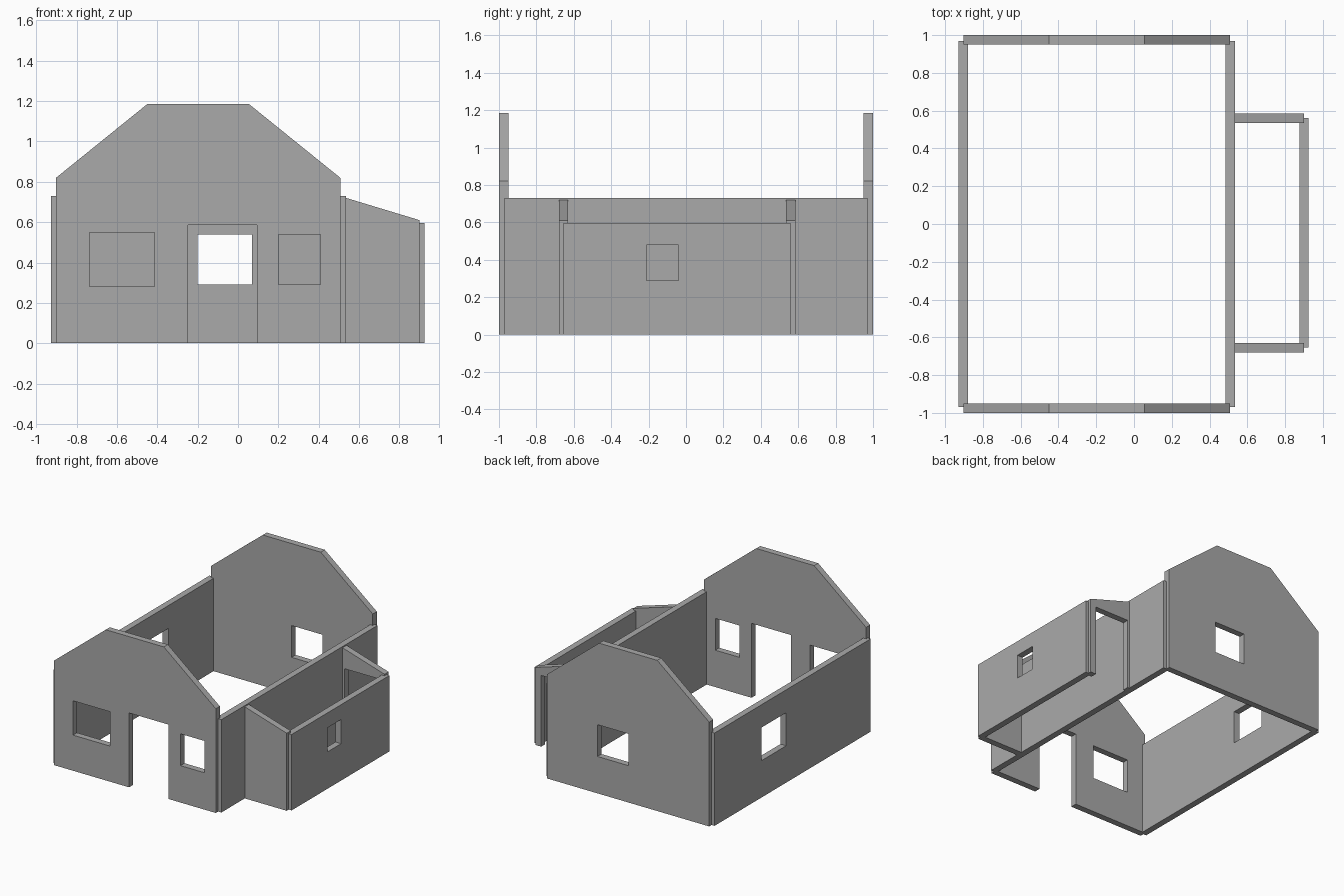
import bpy, bmesh, math
from mathutils import Matrix

if "Cube" in bpy.data.objects:
    bpy.data.objects.remove(bpy.data.objects["Cube"])

T = 0.05  # wall thickness

plaster = bpy.data.materials.new("plain grey")
plaster.diffuse_color = (0.4, 0.4, 0.4, 1)
plaster.use_nodes = True
plaster.node_tree.nodes["Principled BSDF"].inputs["Base Color"].default_value = plaster.diffuse_color


def rect(u0, u1, z0, z1):
    return [(u0, z0), (u1, z0), (u1, z1), (u0, z1)]


def wall(name, outline, axis, centre, holes=()):
    """Extruded panel with openings; axis is the direction of its thickness."""
    curve = bpy.data.curves.new(name, 'CURVE')
    curve.dimensions = '2D'
    curve.fill_mode = 'BOTH'
    curve.extrude = T / 2
    for loop in [outline, *holes]:
        s = curve.splines.new('POLY')
        s.points.add(len(loop) - 1)
        for p, (u, z) in zip(s.points, loop):
            p.co = (u, z, 0, 1)
        s.use_cyclic_u = True
        s.use_smooth = False
    temp = bpy.data.objects.new(name + "_outline", curve)
    bpy.context.collection.objects.link(temp)
    mesh = bpy.data.meshes.new_from_object(temp.evaluated_get(bpy.context.evaluated_depsgraph_get()))
    bpy.data.objects.remove(temp)

    # Stand the panel upright, facing y or x
    turn = Matrix.Rotation(math.pi / 2, 4, 'X')
    if axis == 'X':
        turn = Matrix.Translation((centre, 0, 0)) @ Matrix.Rotation(math.pi / 2, 4, 'Z') @ turn
    else:
        turn = Matrix.Translation((0, centre, 0)) @ turn
    bm = bmesh.new()
    bm.from_mesh(mesh)
    bm.transform(turn)
    bmesh.ops.remove_doubles(bm, verts=bm.verts, dist=1e-4)
    bmesh.ops.recalc_face_normals(bm, faces=bm.faces)
    for f in bm.faces:
        f.smooth = False
        f.material_index = 0
    bm.to_mesh(mesh)
    bm.free()
    mesh.name = name
    mesh.materials.clear()
    mesh.materials.append(plaster)
    obj = bpy.data.objects.new(name, mesh)
    bpy.context.collection.objects.link(obj)
    return obj


# Gable end walls; the front one has a doorway cut into its base
roofline = [(0.507, 0.82), (0.055, 1.185), (-0.45, 1.185), (-0.902, 0.82)]
doorway = [(-0.248, 0), (-0.248, 0.585), (0.095, 0.585), (0.095, 0)]
wall("front_gable_wall", [(-0.902, 0), *doorway, (0.507, 0), *roofline], 'Y', -0.975,
     [rect(-0.735, -0.415, 0.28, 0.55), rect(0.2, 0.41, 0.29, 0.54)])
wall("back_gable_wall", [(-0.902, 0), (0.507, 0), *roofline], 'Y', 0.975,
     [rect(-0.2, 0.07, 0.29, 0.54)])

# Long side walls
wall("left_side_wall", rect(-0.97, 0.97, 0, 0.73), 'X', -0.903,
     [rect(0.08, 0.39, 0.29, 0.55)])
wall("right_side_wall", rect(-0.97, 0.97, 0, 0.73), 'X', 0.51)

# Side extension with sloping ends; the back end has a doorway
slope = [(0.9, 0.61), (0.51, 0.728)]
wall("extension_front_wall", [(0.51, 0), (0.9, 0), *slope], 'Y', -0.655)
wall("extension_back_wall",
     [(0.51, 0), (0.55, 0), (0.55, 0.56), (0.85, 0.56), (0.85, 0), (0.9, 0), *slope],
     'Y', 0.56)
wall("extension_side_wall", rect(-0.655, 0.56, 0, 0.597), 'X', 0.9,
     [rect(-0.21, -0.04, 0.29, 0.48)])
